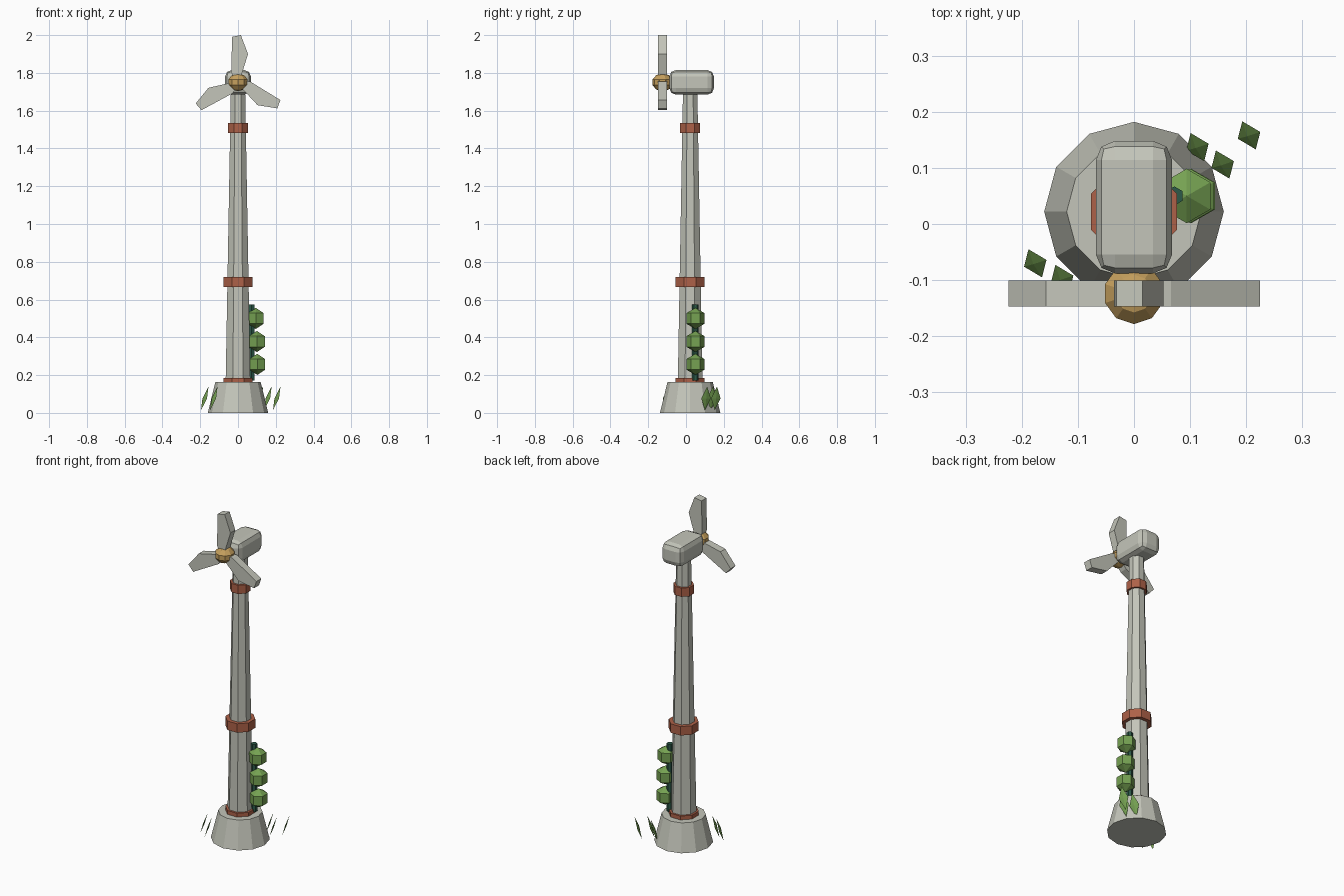
import bpy, bmesh
from math import pi, radians
from mathutils import Vector, Matrix

cube = bpy.data.objects.get("Cube")
if cube:
    bpy.data.objects.remove(cube)


def material(name, color):
    m = bpy.data.materials.new(name)
    m.use_nodes = True
    m.diffuse_color = (*color, 1)
    m.node_tree.nodes["Principled BSDF"].inputs["Base Color"].default_value = (*color, 1)
    return m


STONE = material("pale_stone", (0.55, 0.56, 0.49))
BRICK = material("brick_red", (0.42, 0.12, 0.065))
GOLD = material("gold", (0.56, 0.35, 0.11))
LEAF = material("leaf_green", (0.18, 0.36, 0.085))
STEM = material("stem_green", (0.025, 0.1, 0.065))

AXIS_Y = 0.022                       # tower axis
HUB = Vector((0, -0.124, 1.75))      # rotor centre


def finish(name, bm, mat):
    bmesh.ops.recalc_face_normals(bm, faces=bm.faces)
    mesh = bpy.data.meshes.new(name)
    bm.to_mesh(mesh)
    bm.free()
    mesh.materials.append(mat)
    ob = bpy.data.objects.new(name, mesh)
    bpy.context.collection.objects.link(ob)
    return ob


def column(name, mat, sides, r1, r2, z1, z2, x=0, y=AXIS_Y, turn=0):
    bm = bmesh.new()
    place = Matrix.Translation((x, y, (z1 + z2) / 2)) @ Matrix.Rotation(turn, 4, 'Z')
    bmesh.ops.create_cone(bm, cap_ends=True, segments=sides, radius1=r1,
                          radius2=r2, depth=z2 - z1, matrix=place)
    return finish(name, bm, mat)


def ball(name, mat, center, scale, segments, rings):
    bm = bmesh.new()
    place = Matrix.Translation(center) @ Matrix.Diagonal((*scale, 1))
    bmesh.ops.create_uvsphere(bm, u_segments=segments, v_segments=rings,
                              radius=1, matrix=place)
    return finish(name, bm, mat)


# Footing, tapered octagonal tower and its bands
column("footing", STONE, 12, 0.16, 0.12, 0, 0.163)
column("tower", STONE, 8, 0.071, 0.041, 0.15, 1.71, turn=pi / 8)
for name, r, z1, z2 in (("lower_band", 0.083, 0.14, 0.186),
                        ("middle_band", 0.083, 0.667, 0.72),
                        ("upper_band", 0.057, 1.483, 1.535)):
    column(name, BRICK, 8, r, r, z1, z2, turn=pi / 8)

# Rounded machine housing
bm = bmesh.new()
bmesh.ops.create_cube(bm, size=1, matrix=Matrix.Translation((0, 0.03, 1.75))
                      @ Matrix.Diagonal((0.136, 0.236, 0.13, 1)))
bmesh.ops.bevel(bm, geom=bm.edges[:], offset=0.034, segments=2, profile=0.5,
                affect='EDGES')
finish("housing", bm, STONE)

# Hub and three identical blades
ball("hub", GOLD, HUB, (0.057, 0.057, 0.047), 10, 5)
outline = [(-0.022, 0.02), (0.015, 0.02), (0.022, 0.05), (0.053, 0.15),
           (0.015, 0.25), (-0.031, 0.241), (-0.036, 0.055)]
for i, name in enumerate(("top_blade", "left_blade", "right_blade")):
    bm = bmesh.new()
    face = bm.faces.new([bm.verts.new((x, -0.023, z)) for x, z in outline])
    side = bmesh.ops.extrude_face_region(bm, geom=[face])["geom"]
    bmesh.ops.translate(bm, vec=(0, 0.046, 0),
                        verts=[v for v in side if isinstance(v, bmesh.types.BMVert)])
    bm.transform(Matrix.Translation(HUB) @ Matrix.Rotation(radians(120 * i), 4, 'Y'))
    finish(name, bm, STONE)

# Climbing plant: stem with three leaf clumps
column("vine_stem", STEM, 6, 0.017, 0.017, 0.172, 0.575, x=0.072, y=0.05)
for name, x, z in (("low_clump", 0.102, 0.257), ("mid_clump", 0.1, 0.378),
                   ("high_clump", 0.094, 0.5)):
    ball(name, LEAF, (x, 0.05, z), (0.056, 0.056, 0.056), 6, 3)

# Leaning diamond-shaped grass leaves
tip = Vector((0.02, 0.006, 0.063))
edge = Vector((-0.012, 0.025, 0))
thick = tip.cross(edge).normalized() * 0.004
for i, (x, y) in enumerate([(0.113, 0.137), (0.158, 0.106), (0.205, 0.158),
                            (-0.176, -0.07), (-0.128, -0.098)]):
    bm = bmesh.new()
    for p in (tip, edge, thick):
        bm.verts.new(p)
        bm.verts.new(-p)
    bmesh.ops.convex_hull(bm, input=bm.verts[:])
    bm.transform(Matrix.Translation((x, y, 0.077)))
    finish(f"grass_leaf_{i + 1}", bm, LEAF)
